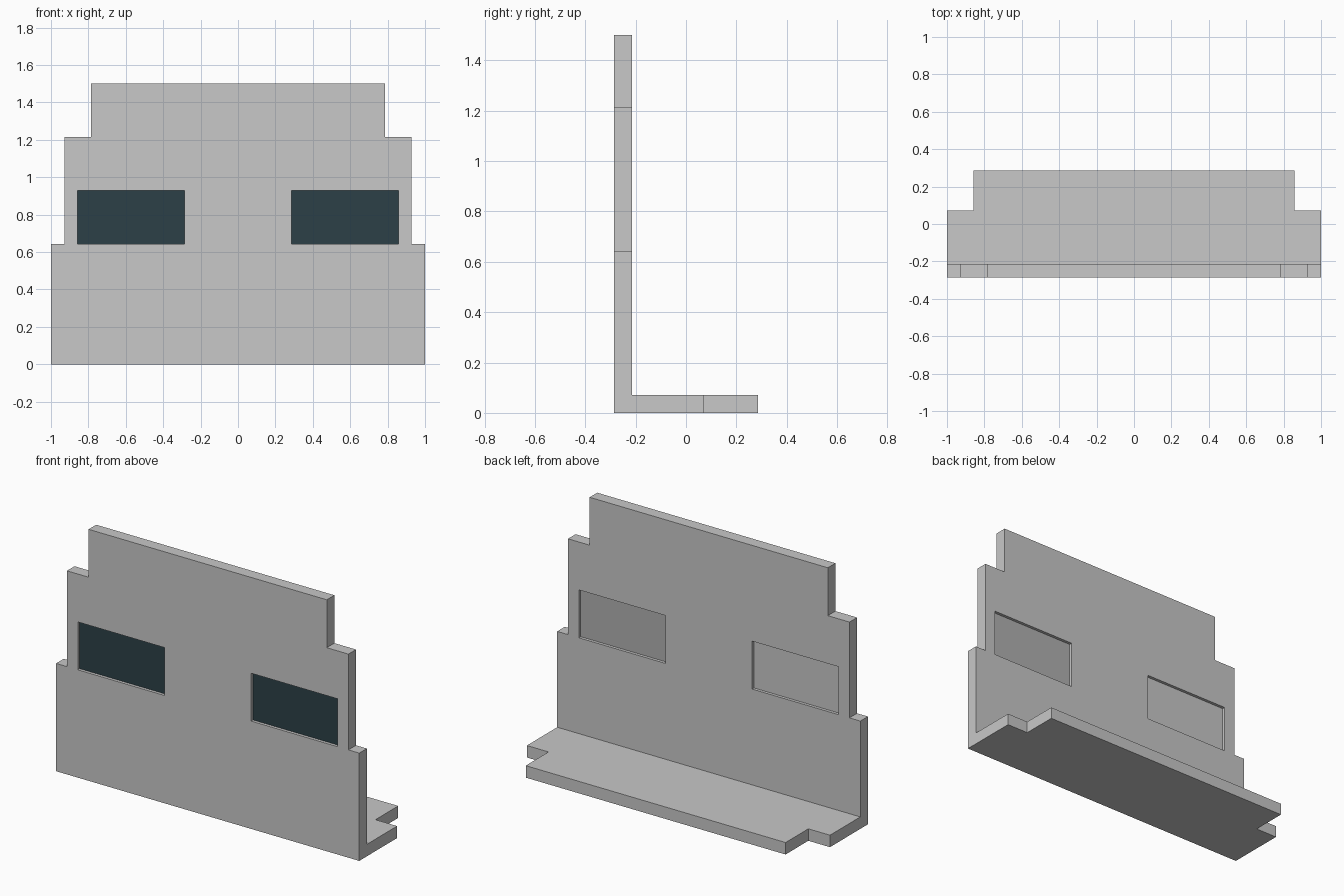
import bpy
import bmesh
from mathutils import Matrix, Vector

default = bpy.data.objects.get("Cube")
if default:
    bpy.data.objects.remove(default, do_unlink=True)

U = 1 / 14  # module size: the panel is one unit thick


def material(name, rgb):
    m = bpy.data.materials.new(name)
    m.use_nodes = True
    colour = (*rgb, 1)
    m.diffuse_color = colour
    m.node_tree.nodes["Principled BSDF"].inputs["Base Color"].default_value = colour
    return m


light_grey = material("light_grey", (0.578, 0.578, 0.578))
mid_grey = material("mid_grey", (0.44, 0.44, 0.44))
dark_glass = material("dark_glass", (0.025, 0.051, 0.063))


def finish(name, bm, mats):
    bmesh.ops.recalc_face_normals(bm, faces=bm.faces)
    mesh = bpy.data.meshes.new(name)
    bm.to_mesh(mesh)
    bm.free()
    for m in mats:
        mesh.materials.append(m)
    obj = bpy.data.objects.new(name, mesh)
    bpy.context.collection.objects.link(obj)
    return obj


def slab(name, half, place, offset, mat):
    """Mirror a half outline, place it in space and extrude it by offset."""
    outline = half + [(-a, b) for a, b in reversed(half)]
    bm = bmesh.new()
    face = bm.faces.new([bm.verts.new(Vector(place(a, b)) * U) for a, b in outline])
    out = bmesh.ops.extrude_face_region(bm, geom=[face], use_keep_orig=True)
    verts = [v for v in out["geom"] if isinstance(v, bmesh.types.BMVert)]
    bmesh.ops.translate(bm, verts=verts, vec=Vector(offset) * U)
    return finish(name, bm, [mat])


def box(name, low, high, mats):
    low, high = Vector(low) * U, Vector(high) * U
    bm = bmesh.new()
    bmesh.ops.create_cube(bm, size=1, matrix=Matrix.Translation((low + high) / 2)
                          @ Matrix.Diagonal((*(high - low), 1)))
    return finish(name, bm, mats)


# Upright panel with stepped shoulders
panel = slab("front_panel",
             [(14, 0), (14, 9), (13, 9), (13, 17), (11, 17), (11, 21)],
             lambda x, z: (x, -4, z), (0, 1, 0), light_grey)

# Floor plate with notched rear corners
slab("floor_plate", [(14, -3), (14, 1), (12, 1), (12, 4)],
     lambda x, y: (x, y, 0), (0, 0, 1), light_grey)

# Window openings, each with a thin pane set midway through the panel
for side, x0, x1, back in (("left", 4, 12, mid_grey), ("right", -12, -4, light_grey)):
    cutter = box(side + "_window_cutter", (x0, -5, 9), (x1, -2, 13), [])
    cutter.hide_render = True
    cut = panel.modifiers.new(side + "_opening", "BOOLEAN")
    cut.operation = "DIFFERENCE"
    cut.solver = "EXACT"
    cut.object = cutter
    bpy.context.view_layer.objects.active = panel
    bpy.ops.object.modifier_apply(modifier=cut.name)
    bpy.data.objects.remove(cutter, do_unlink=True)

    pane = box(side + "_window_pane", (x0, -3.75, 9), (x1, -3.25, 13),
               [back, dark_glass])
    for face in pane.data.polygons:
        face.material_index = int(face.normal.y < -0.5)
